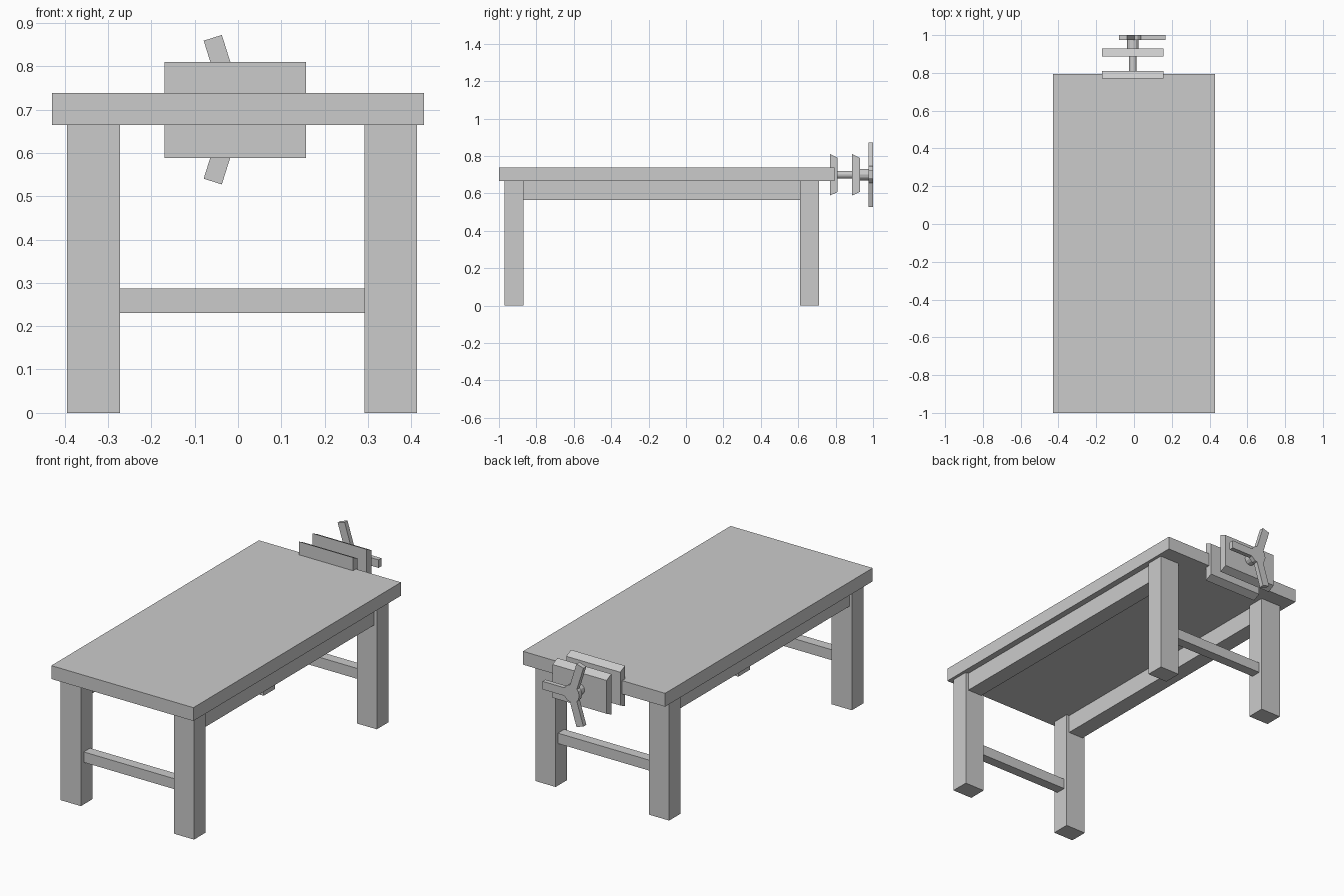
import bpy, bmesh
from math import radians
from mathutils import Matrix, Vector

if "Cube" in bpy.data.objects:
    bpy.data.objects.remove(bpy.data.objects["Cube"])


def finish(name, bm):
    bmesh.ops.recalc_face_normals(bm, faces=bm.faces)
    mesh = bpy.data.meshes.new(name)
    bm.to_mesh(mesh)
    bm.free()
    obj = bpy.data.objects.new(name, mesh)
    bpy.context.collection.objects.link(obj)
    return obj


def box(name, x, y, z):
    """Box from (min, max) ranges."""
    bm = bmesh.new()
    size = [r[1] - r[0] for r in (x, y, z)]
    mid = Vector([(r[0] + r[1]) / 2 for r in (x, y, z)])
    bmesh.ops.create_cube(bm, size=1,
                          matrix=Matrix.Translation(mid) @ Matrix.Diagonal((*size, 1)))
    return finish(name, bm)


def rod(name, x, z, y0, y1, radius, sides):
    """Cylinder running along y."""
    bm = bmesh.new()
    m = Matrix.Translation((x, (y0 + y1) / 2, z)) @ Matrix.Rotation(radians(90), 4, 'X')
    bmesh.ops.create_cone(bm, cap_ends=True, segments=sides, radius1=radius,
                          radius2=radius, depth=y1 - y0, matrix=m)
    return finish(name, bm)


def extrude_x(name, profile, x0, x1):
    """Extrude a (y, z) profile along x."""
    bm = bmesh.new()
    face = bm.faces.new([bm.verts.new((x0, y, z)) for y, z in profile])
    new = bmesh.ops.extrude_face_region(bm, geom=[face])["geom"]
    bmesh.ops.translate(bm, vec=(x1 - x0, 0, 0),
                        verts=[v for v in new if isinstance(v, bmesh.types.BMVert)])
    return finish(name, bm)


# Table top
box("table_top", (-0.43, 0.43), (-1.0, 0.795), (0.665, 0.738))

# Legs and the stretchers joining them across each end
leg_x = {"left": (-0.395, -0.272), "right": (0.292, 0.413)}
leg_y = {"front": (-0.97, -0.87), "back": (0.61, 0.71)}
for end, y in leg_y.items():
    for side, x in leg_x.items():
        box(f"{end}_{side}_leg", x, y, (0, 0.665))
    box(f"{end}_stretcher", (-0.272, 0.292), (y[0] + 0.025, y[1] - 0.02), (0.23, 0.287))

# Long rails under the top
for side, x in leg_x.items():
    box(f"{side}_rail", (x[0] + 0.015, x[1] - 0.017), (-0.87, 0.61), (0.565, 0.665))

# Vise jaws with chamfered top and bottom
for name, y in (("fixed_jaw", 0.77), ("moving_jaw", 0.888)):
    extrude_x(name, [(y, 0.588), (y + 0.041, 0.608), (y + 0.041, 0.79), (y, 0.81)],
              -0.17, 0.157)

# Vise screw and collar
cx, cz = -0.006, 0.70
rod("vise_screw", cx, cz, 0.80, 0.98, 0.02, 12)
rod("screw_collar", cx, cz, 0.925, 0.98, 0.031, 12)

# Three-spoked handle
rod("handle_hub", cx, cz, 0.975, 1.0, 0.048, 12)
for i, angle in enumerate((0, 107.5, -107.5)):
    spoke = box(f"handle_spoke_{i + 1}", (0, 0.174), (0.975, 1.0), (-0.022, 0.022))
    spoke.data.transform(Matrix.Translation((cx, 0, cz))
                         @ Matrix.Rotation(radians(-angle), 4, 'Y'))
